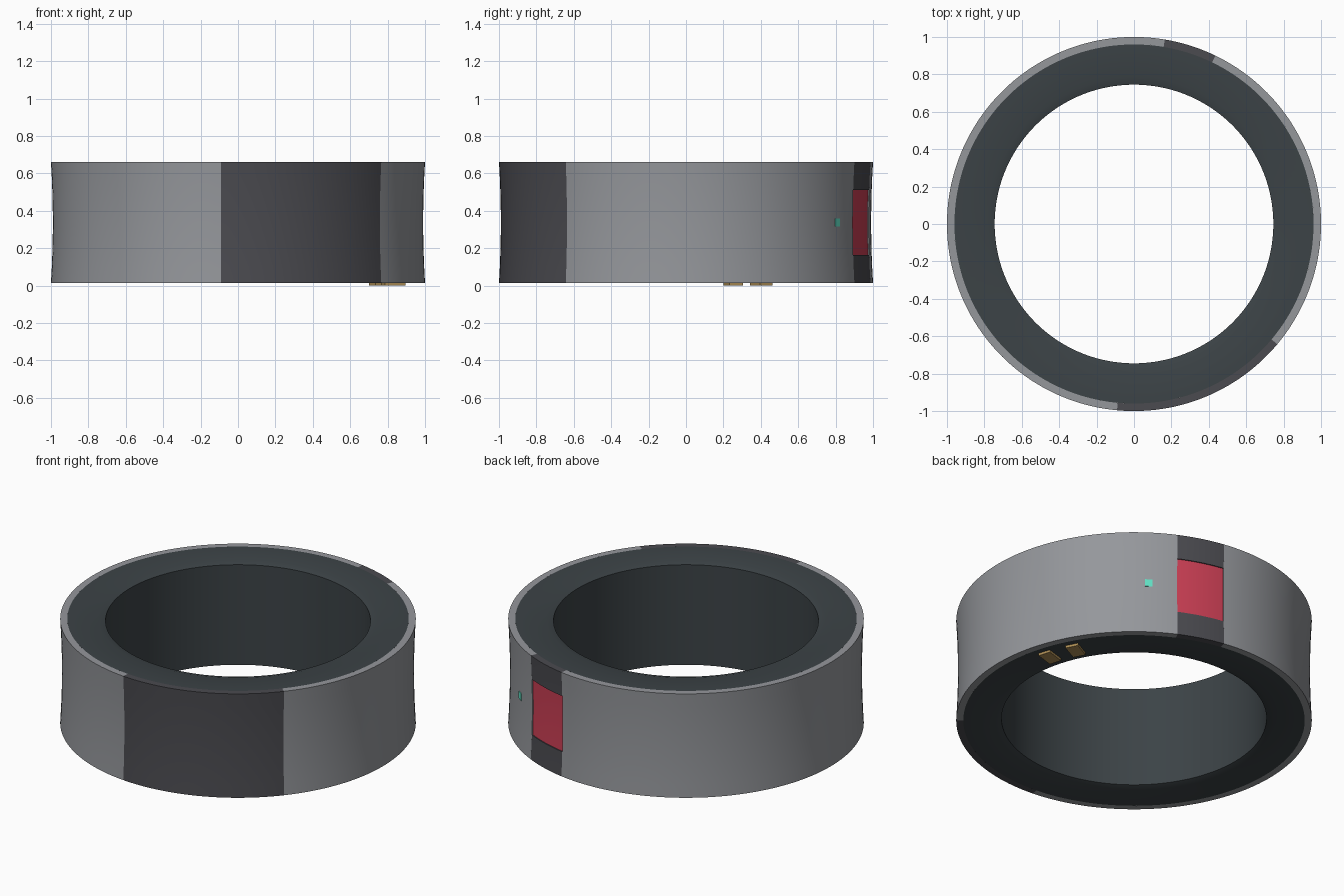
import bpy, bmesh
from math import radians, cos, sin, ceil

if "Cube" in bpy.data.objects:
    bpy.data.objects.remove(bpy.data.objects["Cube"])

Z0, Z1 = 0.015, 0.66          # ring bottom and top
R_BODY, R_OUT, DIP = 0.96, 1.0, 0.01


def material(name, rgb):
    m = bpy.data.materials.new(name)
    m.diffuse_color = (*rgb, 1)
    m.use_nodes = True
    m.node_tree.nodes["Principled BSDF"].inputs["Base Color"].default_value = m.diffuse_color
    return m


SILVER = material("silver", (0.30, 0.31, 0.33))
DARK = material("dark_grey", (0.07, 0.07, 0.08))
BODY = material("dark_slate", (0.045, 0.056, 0.062))
RED = material("red", (0.60, 0.05, 0.09))
TEAL = material("teal", (0.12, 0.75, 0.55))
GOLD = material("gold", (0.42, 0.27, 0.09))


def sweep(name, profile, a0, a1, mat, step=2.0):
    """Sweep a closed (r, z) profile about z from angle a0 to a1 in degrees."""
    full = abs(a1 - a0 - 360) < 1e-6
    n = max(2, ceil((a1 - a0) / step))
    bm = bmesh.new()
    rings = []
    for i in range(n if full else n + 1):
        a = radians(a0 + (a1 - a0) * i / n)
        rings.append([bm.verts.new((r * cos(a), r * sin(a), z)) for r, z in profile])
    k = len(profile)
    for i in range(n):
        p, q = rings[i], rings[(i + 1) % len(rings)]
        for j in range(k):
            bm.faces.new((p[j], q[j], q[(j + 1) % k], p[(j + 1) % k]))
    if not full:
        bm.faces.new(rings[0])
        bm.faces.new(rings[-1][::-1])
    bmesh.ops.recalc_face_normals(bm, faces=bm.faces)
    return finish(name, bm, mat)


def finish(name, bm, mat):
    me = bpy.data.meshes.new(name)
    bm.to_mesh(me)
    bm.free()
    ob = bpy.data.objects.new(name, me)
    bpy.context.collection.objects.link(ob)
    me.materials.append(mat)
    bpy.ops.object.select_all(action='DESELECT')
    ob.select_set(True)
    bpy.context.view_layer.objects.active = ob
    bpy.ops.object.shade_smooth_by_angle(angle=radians(25))
    return ob


def band(z0, z1, offset=0.0, r_in=R_BODY, n=8):
    """Shell cross-section with a slightly hollow outer face."""
    pts = [(r_in, z1), (r_in, z0)]
    for i in range(n + 1):
        z = z0 + (z1 - z0) * i / n
        t = (2 * z - Z0 - Z1) / (Z1 - Z0)
        pts.append((R_OUT - DIP * (1 - t * t) + offset, z))
    return pts


# Inner body with softly chamfered inner lips
sweep("inner_body", [(R_BODY, Z0), (R_BODY, Z1), (0.785, Z1), (0.745, Z1 - 0.012),
                     (0.745, Z0 + 0.012), (0.785, Z0)], 0, 360, BODY)

# Outer shell sections
W0, W1 = 64.2, 80.5
sweep("shell_left", band(Z0, Z1), W1, 264.8, SILVER)
sweep("shell_right", band(Z0, Z1), 320, 360 + W0, SILVER)
sweep("front_panel", band(Z0, Z1), 264.8, 320, DARK)

# Sensor strip: dark ends with a slightly recessed red window
sweep("sensor_strip_lower", band(Z0, 0.165), W0, W1, DARK)
sweep("sensor_strip_upper", band(0.51, Z1), W0, W1, DARK)
sweep("sensor_window", band(0.165, 0.51, -0.006), W0, W1, RED)

# Indicator light
sweep("indicator_light", band(0.315, 0.36, 0.003, 0.98, 2), 53.6, 56.0, TEAL)

# Charging contacts under the ring
for i, ang in enumerate((16.9, 27.7)):
    a = radians(ang)
    bpy.ops.mesh.primitive_cube_add(size=1, location=(0.867 * cos(a), 0.867 * sin(a), 0.01),
                                    rotation=(0, 0, a))
    pad = bpy.context.object
    pad.name = f"charging_contact_{i + 1}"
    pad.scale = (0.115, 0.075, 0.02)
    pad.data.materials.append(GOLD)
